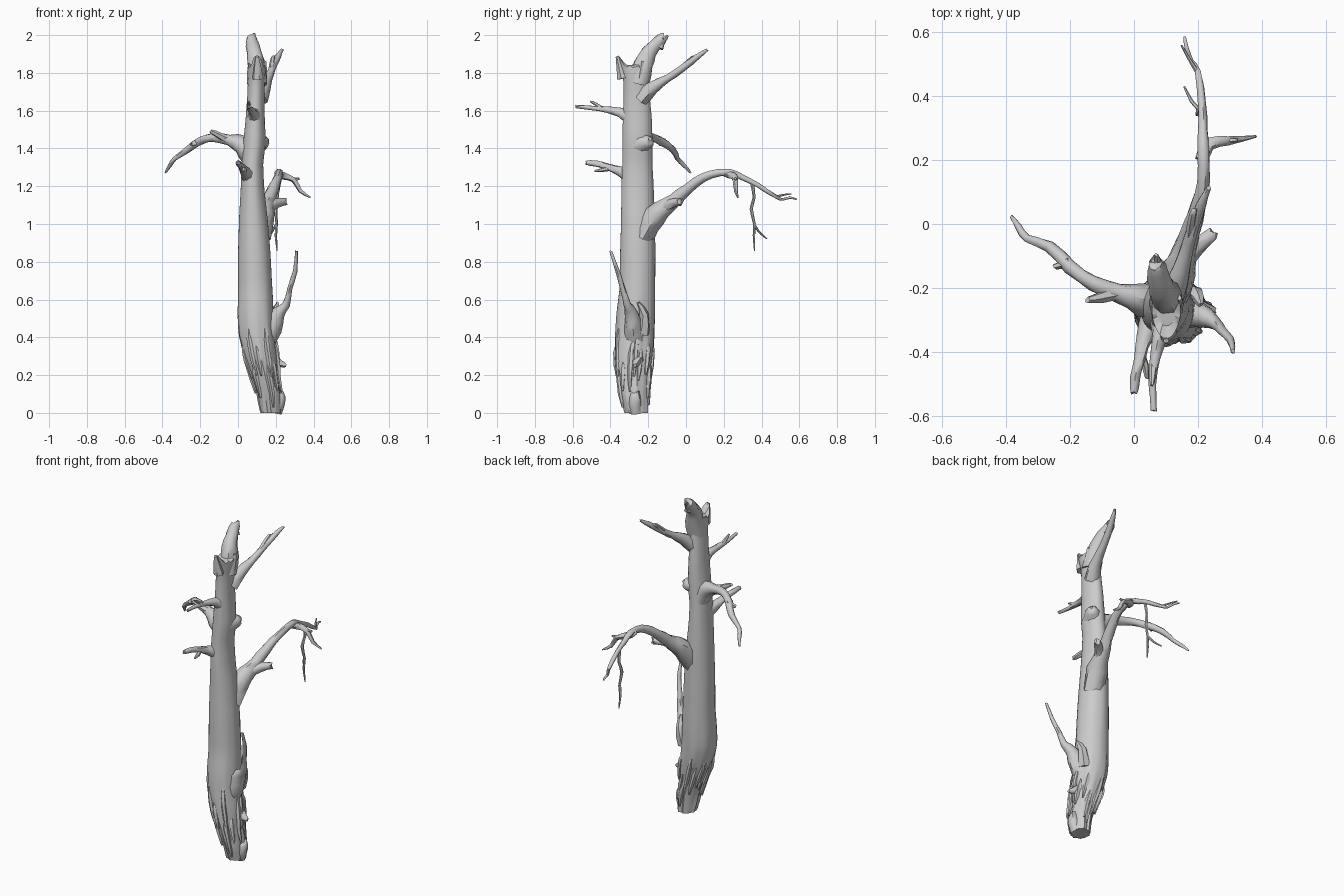
import bpy, bmesh, math, random
from mathutils import Vector

random.seed(7)


def finish(name, bm, angle=50):
    bmesh.ops.recalc_face_normals(bm, faces=bm.faces)
    me = bpy.data.meshes.new(name)
    bm.to_mesh(me)
    bm.free()
    ob = bpy.data.objects.new(name, me)
    bpy.context.collection.objects.link(ob)
    bpy.ops.object.select_all(action='DESELECT')
    ob.select_set(True)
    bpy.context.view_layer.objects.active = ob
    bpy.ops.object.shade_smooth_by_angle(angle=math.radians(angle))
    return ob


def bridge(bm, rings):
    for a, b in zip(rings, rings[1:]):
        n = len(a)
        for i in range(n):
            bm.faces.new((a[i], a[(i + 1) % n], b[(i + 1) % n], b[i]))


def spline(pts, steps):
    # Catmull-Rom through points of (x, y, z, radius)
    p = [Vector(q) for q in pts]
    p = [2 * p[0] - p[1]] + p + [2 * p[-1] - p[-2]]
    out = []
    for i in range(1, len(p) - 2):
        a, b, c, d = p[i - 1:i + 3]
        for s in range(steps):
            t = s / steps
            out.append(0.5 * (2 * b + (c - a) * t + (2 * a - 5 * b + 4 * c - d) * t * t
                              + (3 * b - a - 3 * c + d) * t ** 3))
    return out + [p[-2]]


def branch(name, pts, sides=8, steps=2, jag=0.5, rough=0.1):
    # Tapered gnarled limb with a snapped end
    path = spline(pts, steps)
    cen = [q.to_3d() for q in path]
    bm = bmesh.new()
    rings, up = [], None
    for k, c in enumerate(cen):
        d = (cen[min(k + 1, len(cen) - 1)] - cen[max(k - 1, 0)]).normalized()
        if up is None:
            up = d.orthogonal().normalized()
        up = (up - d * up.dot(d)).normalized()
        side = d.cross(up)
        last = k == len(cen) - 1
        ring = []
        for i in range(sides):
            a = 2 * math.pi * i / sides
            r = max(path[k][3], 0.002) * (1 + random.uniform(-rough, rough))
            off = random.uniform(-2, 0.2) * jag * r if last else 0
            ring.append(bm.verts.new(c + (up * math.cos(a) + side * math.sin(a)) * r + d * off))
        rings.append(ring)
    bridge(bm, rings)
    bm.faces.new(rings[0][::-1])
    tip = bm.verts.new(cen[-1] - d * path[-1][3] * jag)
    for i in range(sides):
        bm.faces.new((rings[-1][i], rings[-1][(i + 1) % sides], tip))
    return finish(name, bm)


# Trunk sections: z, x min, x max, y min, y max
SECTIONS = [
    (0.00, .12, .23, -.325, -.20), (0.10, .10, .23, -.35, -.20), (0.20, .07, .215, -.365, -.19),
    (0.30, .03, .21, -.375, -.175), (0.42, .0, .195, -.375, -.165), (0.52, -.003, .19, -.37, -.163),
    (0.66, .0, .182, -.352, -.163), (0.85, .0, .172, -.35, -.163), (1.02, .005, .158, -.345, -.165),
    (1.20, .015, .138, -.343, -.172), (1.32, .02, .133, -.338, -.178), (1.44, .028, .148, -.336, -.178),
    (1.55, .04, .142, -.335, -.18), (1.66, .048, .14, -.33, -.19), (1.76, .053, .143, -.33, -.197),
    (1.82, .054, .148, -.345, -.195)]


def section(z):
    for a, b in zip(SECTIONS, SECTIONS[1:]):
        if z <= b[0]:
            t = (z - a[0]) / (b[0] - a[0])
            return [u + (v - u) * t for u, v in zip(a, b)][1:]
    return SECTIONS[-1][1:]


def on_trunk(a, z, k=1.0):
    x0, x1, y0, y1 = section(z)
    return Vector(((x0 + x1) / 2 + math.cos(a) * (x1 - x0) / 2 * k,
                   (y0 + y1) / 2 + math.sin(a) * (y1 - y0) / 2 * k, z))


def trunk():
    N = 32
    bm = bmesh.new()
    rings = []
    levels = [i * 1.82 / 36 for i in range(37)]
    for z in levels:
        flute = 0.09 * max(0, 1 - z / 0.6) + 0.012
        ring = []
        for i in range(N):
            a = 2 * math.pi * i / N
            w = math.sin(7 * a + 3 * z) * 0.5 + math.sin(11 * a - 4 * z + 1) * 0.5
            k = 1 + flute * (w - 0.3) + random.uniform(-1, 1) * flute * 0.3
            ring.append(bm.verts.new(on_trunk(a, z, k)))
        rings.append(ring)
    # broken rim, with a tooth at the front and a raised back edge
    rim, inner = [], []
    for i in range(N):
        a = 2 * math.pi * i / N
        front, back = max(0, -math.sin(a)) ** 4, max(0, math.sin(a))
        z = 1.835 + 0.05 * front + 0.04 * back + random.uniform(-.012, .012)
        p = on_trunk(a, 1.82, 0.96 + 0.22 * front)
        rim.append(bm.verts.new((p.x, p.y, z)))
        q = on_trunk(a, 1.82, 0.65)
        inner.append(bm.verts.new((q.x, q.y, 1.84 + 0.02 * back)))
    bridge(bm, rings + [rim, inner])
    bm.faces.new(inner)
    bm.faces.new(rings[0][::-1])
    return finish("trunk", bm, 40)


trunk()

# Broken top splinter and small spikes
branch("top_splinter", [(.10, -.25, 1.74, .055), (.098, -.225, 1.84, .052), (.085, -.195, 1.91, .04),
                        (.074, -.145, 1.965, .032), (.072, -.11, 2.0, .024)], 10, 2, 0.7)
branch("splinter_spike", [(.085, -.14, 1.93, .02), (.075, -.12, 1.97, .014), (.07, -.095, 2.0, .006)], 6)
for x, y, z in ((.14, -.23, 1.865), (.10, -.365, 1.89), (.115, -.2, 1.9)):
    branch("rim_spike", [(.11 + (x - .11) * .5, y * .7 - .08, 1.77, .03), (x, y, z, .01)], 6)

# Left limb with stubs
branch("left_limb", [(.07, -.24, 1.36, .06), (.02, -.237, 1.42, .05), (-.05, -.215, 1.445, .03),
                     (-.13, -.185, 1.458, .023), (-.2, -.135, 1.44, .022), (-.265, -.07, 1.395, .018),
                     (-.335, -.045, 1.345, .012), (-.36, -.01, 1.31, .011), (-.385, .025, 1.27, .005)])
branch("left_limb_stub", [(-.05, -.215, 1.445, .025), (-.1, -.228, 1.47, .018), (-.15, -.238, 1.495, .01)], 6)
branch("left_limb_knob", [(-.2, -.12, 1.44, .018), (-.25, -.135, 1.42, .01)], 6)

# Large arching back limb and its twigs
branch("back_limb", [(.11, -.23, .93, .06), (.13, -.165, 1.04, .06), (.155, -.095, 1.1, .042),
                     (.175, -.03, 1.155, .032), (.2, .05, 1.22, .026), (.218, .13, 1.262, .021),
                     (.218, .23, 1.275, .019), (.216, .3, 1.245, .015), (.212, .38, 1.205, .013),
                     (.2, .475, 1.145, .010), (.18, .51, 1.13, .007), (.165, .55, 1.14, .007),
                     (.158, .588, 1.13, .004)])
branch("back_limb_stub", [(.15, -.12, 1.08, .035), (.2, -.07, 1.11, .027), (.258, -.02, 1.118, .02)])
branch("back_side_twig", [(.21, .2, 1.27, .02), (.235, .25, 1.255, .021), (.295, .26, 1.235, .014),
                          (.33, .265, 1.175, .011), (.385, .275, 1.14, .004)], 7)
branch("back_side_stub", [(.28, .26, 1.235, .012), (.325, .262, 1.24, .006)], 6)
branch("hanging_twig", [(.213, .35, 1.215, .01), (.208, .36, 1.14, .008), (.2, .345, 1.08, .009),
                        (.205, .362, 1.0, .007), (.2, .36, .94, .007), (.208, .363, .855, .003)], 6)
branch("hanging_twig_fork", [(.202, .36, 1.0, .006), (.18, .385, .96, .006), (.157, .43, .92, .003)], 6)
branch("end_twig", [(.195, .48, 1.145, .007), (.17, .52, 1.155, .005), (.148, .56, 1.16, .003)], 6)

# Upper back limb
branch("upper_limb", [(.11, -.235, 1.66, .045), (.135, -.18, 1.72, .036), (.16, -.1, 1.77, .022),
                      (.185, -.01, 1.83, .019), (.21, .06, 1.885, .016), (.235, .115, 1.925, .008)])
branch("upper_limb_stub", [(.175, -.04, 1.81, .015), (.185, .03, 1.875, .012), (.192, .05, 1.89, .006)], 6)

# Two short front limbs
branch("front_upper_limb", [(.092, -.29, 1.56, .045), (.08, -.35, 1.59, .025), (.066, -.42, 1.605, .017),
                            (.058, -.5, 1.615, .012), (.062, -.588, 1.622, .009)])
branch("front_upper_stub", [(.06, -.44, 1.605, .013), (.058, -.48, 1.635, .01), (.056, -.508, 1.65, .005)], 6)
branch("front_lower_limb", [(.06, -.29, 1.25, .045), (.035, -.35, 1.28, .026), (.018, -.42, 1.305, .018),
                            (.004, -.48, 1.32, .016), (.0, -.535, 1.325, .012)])
branch("front_lower_stub", [(.02, -.4, 1.295, .014), (.036, -.445, 1.285, .011), (.04, -.485, 1.28, .006)], 6)

# Low right limb
branch("low_right_limb", [(.13, -.27, .36, .06), (.175, -.275, .45, .055), (.215, -.29, .53, .036),
                          (.255, -.31, .575, .02), (.275, -.335, .66, .014), (.302, -.362, .75, .012),
                          (.31, -.4, .86, .007)])
branch("low_right_shard", [(.17, -.23, .42, .04), (.195, -.22, .52, .025), (.21, -.255, .585, .008)], 6)

# Knots and broken stubs on the trunk
branch("side_knot", [(.1, -.24, 1.42, .06), (.14, -.2, 1.435, .035), (.158, -.185, 1.44, .014)])
branch("base_stub", [(.17, -.25, .29, .04), (.225, -.265, .26, .02), (.258, -.27, .25, .009)], 7)
branch("foot_knob", [(.2, -.265, .0, .033), (.215, -.27, .06, .035), (.225, -.27, .12, .022)], 8)

# Torn bark strips around the base
for i in range(18):
    a = 2 * math.pi * (i + random.uniform(-.3, .3)) / 18
    z0 = random.uniform(.02, .22)
    length = random.uniform(.16, .3)
    pts = []
    for t, k, r in ((0, 1.08, .005), (.3, 1.02, .012), (.7, .97, .014), (1, .9, .005)):
        pts.append((*on_trunk(a + .12 * t, z0 + length * t, k), r))
    branch("bark_strip", pts, 5, 2, 0.5, 0.2)
